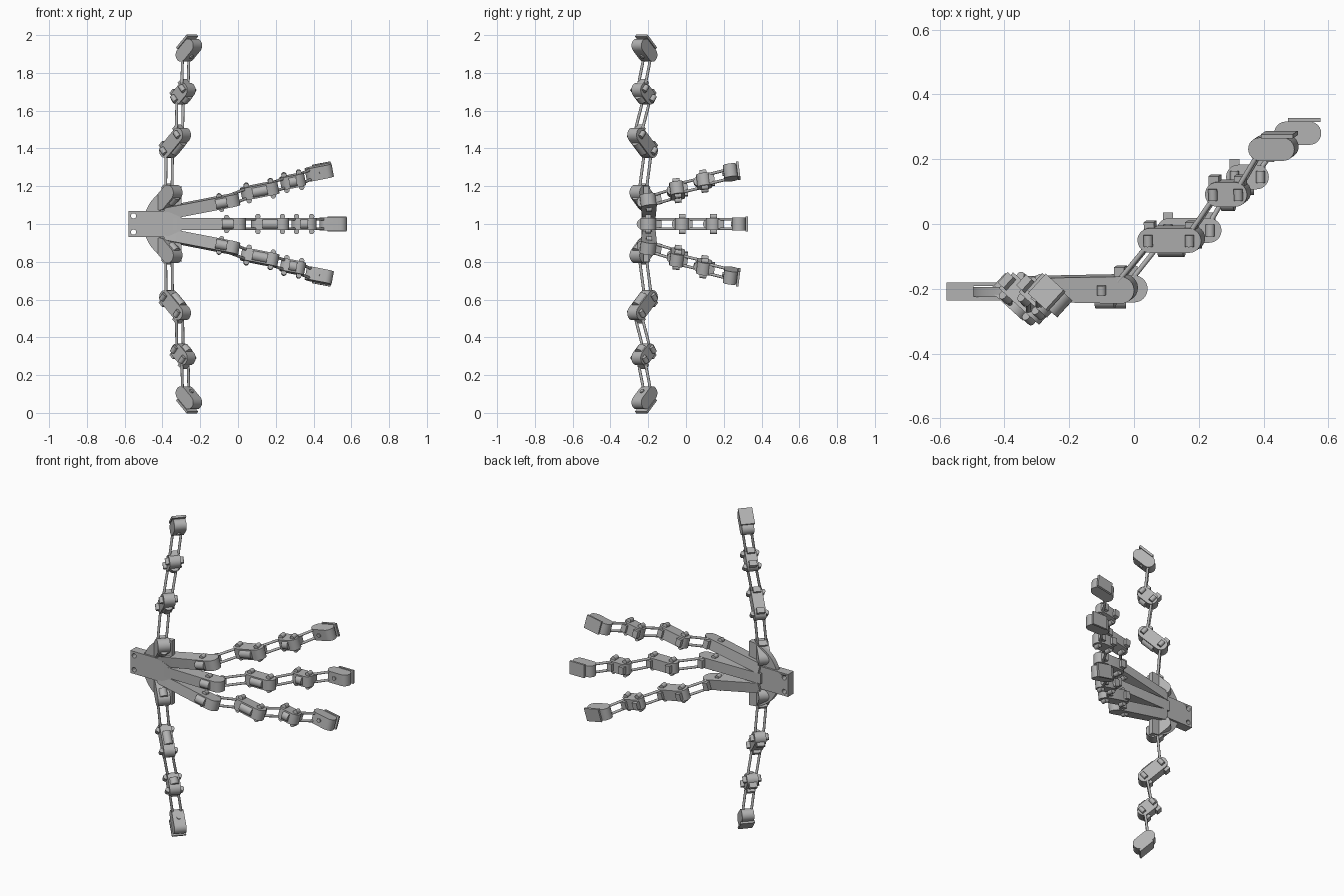
import bpy, bmesh, math
from mathutils import Vector, Matrix

cube = bpy.data.objects.get("Cube")
if cube:
    bpy.data.objects.remove(cube)

grey = bpy.data.materials.new("matte_grey")
grey.use_nodes = True
grey.diffuse_color = (0.45, 0.45, 0.45, 1)
grey.node_tree.nodes["Principled BSDF"].inputs["Base Color"].default_value = (0.45, 0.45, 0.45, 1)


def finish(name, bm, matrix=Matrix()):
    bmesh.ops.recalc_face_normals(bm, faces=bm.faces)
    mesh = bpy.data.meshes.new(name)
    bm.to_mesh(mesh)
    bm.free()
    mesh.materials.append(grey)
    ob = bpy.data.objects.new(name, mesh)
    ob.matrix_world = matrix
    bpy.context.collection.objects.link(ob)
    bpy.ops.object.select_all(action="DESELECT")
    ob.select_set(True)
    bpy.context.view_layer.objects.active = ob
    bpy.ops.object.shade_smooth_by_angle(angle=math.radians(35))
    return ob


def extrude(bm, outline, low, high):
    """Extrude a local x-y outline along local z."""
    face = bm.faces.new([bm.verts.new((x, y, low)) for x, y in outline])
    new = bmesh.ops.extrude_face_region(bm, geom=[face])["geom"]
    move = [v for v in new if isinstance(v, bmesh.types.BMVert)]
    bmesh.ops.translate(bm, verts=move, vec=(0, 0, high - low))


def box(bm, centre, size):
    bmesh.ops.create_cube(bm, size=1, matrix=Matrix.Translation(centre) @ Matrix.Diagonal((*size, 1)))


def cylinder(bm, centre, radius, depth, axis):
    turn = Vector((0, 0, 1)).rotation_difference(Vector(axis)).to_matrix().to_4x4()
    bmesh.ops.create_cone(bm, cap_ends=True, segments=24, radius1=radius, radius2=radius,
                          depth=depth, matrix=Matrix.Translation(centre) @ turn)


def arc(cx, radius, start, end, steps=12):
    return [(cx + radius * math.cos(math.radians(start + (end - start) * i / steps)),
             radius * math.sin(math.radians(start + (end - start) * i / steps)))
            for i in range(steps + 1)]


def stadium(length, radius):
    half = length / 2 - radius
    return arc(half, radius, -90, 90) + arc(-half, radius, 90, 270)


def frame(along, flex):
    """Axes: x along the link, y toward the flexing side, z along the hinge."""
    a = Vector(along).normalized()
    f = Vector(flex)
    f = (f - a * f.dot(a)).normalized()
    return Matrix((a, f, a.cross(f))).transposed().to_4x4()


def link(name, matrix, length, pivot, pad):
    """Rounded finger link with hinge bosses, rod blocks and a grip pad."""
    bm = bmesh.new()
    extrude(bm, stadium(length, 0.038), -0.033, 0.033)
    for end in (-pivot, pivot):
        box(bm, (end, 0.038, 0), (0.032, 0.035, 0.045))
        for side in (-1, 1):
            cylinder(bm, (end, 0, side * 0.04), 0.014, 0.036, (0, 1, 0))
    cylinder(bm, (0, -0.028, 0), 0.027, pad, (1, 0, 0))
    finish(name, bm, matrix)


def tip(name, matrix):
    bm = bmesh.new()
    extrude(bm, stadium(0.145, 0.036), -0.035, 0.035)
    box(bm, (0.02, 0.041, 0), (0.1, 0.013, 0.082))
    cylinder(bm, (-0.01, -0.036, 0), 0.012, 0.014, (0, 1, 0))
    finish(name, bm, matrix)


def rods(name, start, end, hinge):
    """Pair of thin parallel rods between two links."""
    bm = bmesh.new()
    path = end - start
    for side in (-1, 1):
        cylinder(bm, (start + end) / 2 + hinge * side * 0.025, 0.0075, path.length, path)
    finish(name, bm)


def chain(name, axes, centres, pivots):
    """Links and rods from the root joint out to the tip."""
    a, f, w = (axes.to_3x3().col[i] for i in range(3))
    points = [Vector(c) for c in centres]
    places = [Matrix.Translation(p) @ axes for p in points]
    link(name + "_lower_link", places[1], 0.2, pivots[1], 0.08)
    link(name + "_middle_link", places[2], 0.132, pivots[2], 0.04)
    tip(name + "_tip", places[3])
    for i in range(3):
        start = points[i] + a * pivots[i] + f * 0.025
        end = points[i + 1] - a * pivots[i + 1] - f * 0.01
        rods(f"{name}_rods_{i + 1}", start, end, w)
    return places[0]


def finger(name, axes, centres, length):
    root = chain(name, axes, centres, (-0.01, 0.065, 0.04, 0.04))
    bm = bmesh.new()
    extrude(bm, arc(0, 0.042, -90, 90) + [(-length, 0.035), (-length, -0.035)], -0.032, 0.032)
    box(bm, (-0.005, 0.05, 0), (0.032, 0.04, 0.05))
    cylinder(bm, (-0.055, -0.035, 0), 0.026, 0.06, (1, 0, 0))
    for side in (-1, 1):
        cylinder(bm, (-0.06, 0, side * 0.035), 0.014, 0.03, (0, 1, 0))
    finish(name + "_base", bm, root)


# Fingers
finger("middle_finger", frame((1, 0, 0), (0, 1, 0)),
       [(0, -0.2, 1), (0.17, -0.02, 1), (0.35, 0.145, 1), (0.505, 0.28, 1)], 0.4)
for name, s in (("upper", 1), ("lower", -1)):
    finger(name + "_finger", frame((0.98, 0, 0.19 * s), (0, 0.99, 0.13 * s)),
           [(-0.035, -0.2, 1 + 0.125 * s), (0.115, -0.047, 1 + 0.177 * s),
            (0.29, 0.095, 1 + 0.227 * s), (0.43, 0.235, 1 + 0.273 * s)], 0.36)

    # Opposing thumb
    axes = frame((0.55, -0.5, 0.67 * s), (0, 0, s))
    root = chain(name + "_thumb", axes,
                 [(-0.37, -0.225, 1 + 0.14 * s), (-0.333, -0.23, 1 + 0.43 * s),
                  (-0.29, -0.225, 1 + 0.69 * s), (-0.26, -0.22, 1 + 0.92 * s)],
                 (0.03, 0.065, 0.04, 0.04))
    bm = bmesh.new()
    extrude(bm, stadium(0.16, 0.042), -0.036, 0.036)
    cylinder(bm, (0.02, -0.03, 0), 0.026, 0.05, (1, 0, 0))
    box(bm, (0.03, 0.04, 0), (0.032, 0.035, 0.05))
    finish(name + "_thumb_base", bm, root)

# Palm disc, held in the slot of the wrist fork
upright = Matrix.Rotation(math.radians(90), 4, "X")
bm = bmesh.new()
extrude(bm, arc(0, 0.2, 90, 270, 32), -0.015, 0.015)
finish("palm_disc", bm, Matrix.Translation((-0.3, -0.21, 1)) @ upright)

# Wrist fork: two cheeks joined by a solid block
bm = bmesh.new()
cheek = [(-0.497, -0.07), (-0.38, -0.07), (-0.3, -0.035), (-0.3, 0.035), (-0.38, 0.07), (-0.497, 0.07)]
for low in (-0.028, 0.016):
    extrude(bm, cheek, low, low + 0.012)
finish("wrist_cheeks", bm, Matrix.Translation((0, -0.208, 1)) @ upright)

bm = bmesh.new()
box(bm, (-0.537, -0.208, 1), (0.084, 0.056, 0.14))
block = finish("wrist_block", bm)

# Bolt holes
bm = bmesh.new()
for z in (0.957, 1.043):
    cylinder(bm, (-0.553, -0.208, z), 0.014, 0.2, (0, 1, 0))
cutter = finish("bolt_hole_cutter", bm)
cutter.hide_render = True
cutter.display_type = "WIRE"
cut = block.modifiers.new("bolt_holes", "BOOLEAN")
cut.object = cutter
cut.operation = "DIFFERENCE"
cut.solver = "EXACT"
cutter.hide_set(True)
